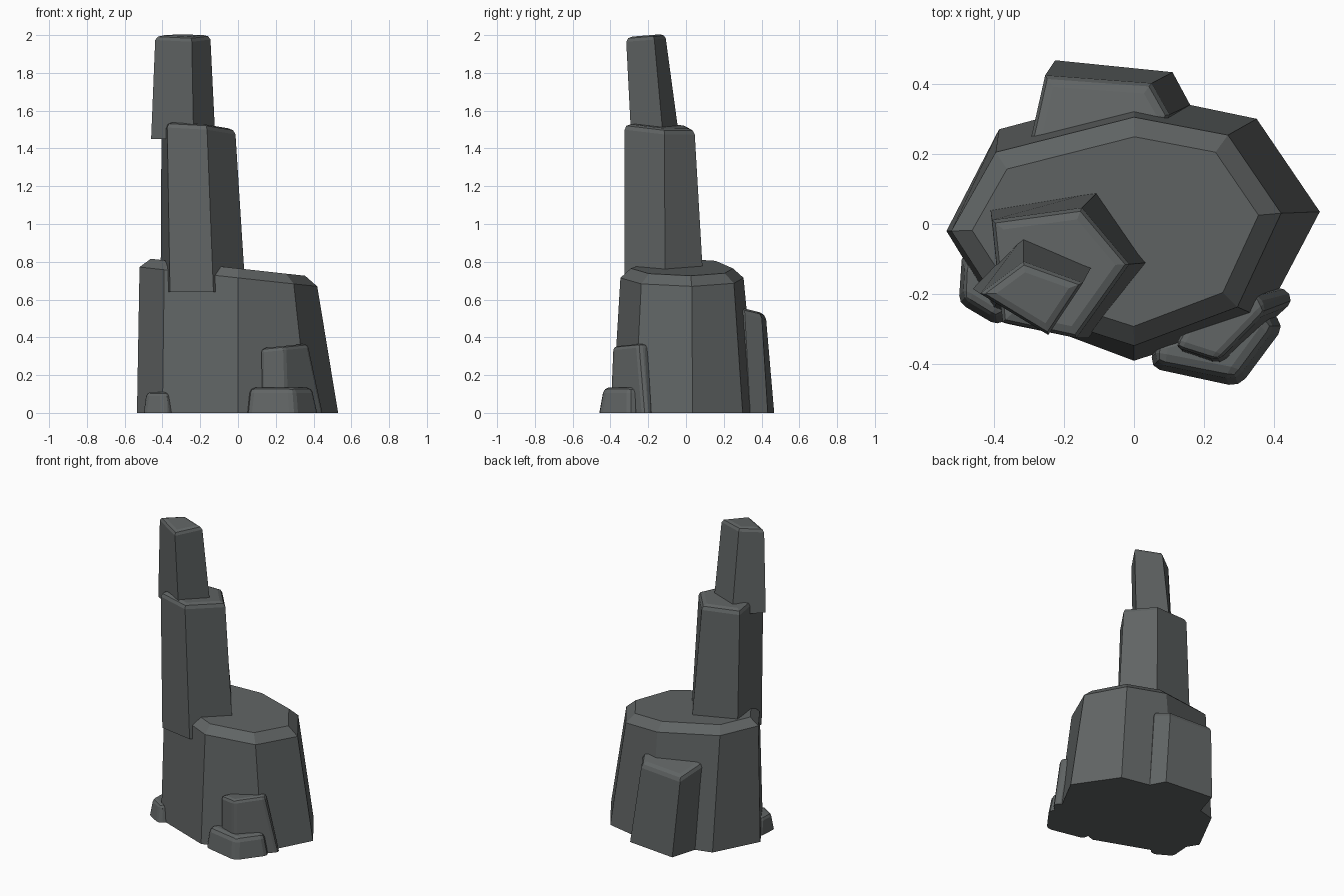
import bpy, bmesh

if "Cube" in bpy.data.objects:
    bpy.data.objects.remove(bpy.data.objects["Cube"])

stone = bpy.data.materials.new("dark grey stone")
stone.diffuse_color = (0.118, 0.128, 0.128, 1)
stone.use_nodes = True
stone.node_tree.nodes["Principled BSDF"].inputs["Base Color"].default_value = stone.diffuse_color


def rock(name, z0, base, top, bevel, sides=False, seg=2):
    """Tapered prism: base is (x, y) points, top is (x, y, z) points; chamfered rim."""
    bm = bmesh.new()
    lo = [bm.verts.new((x, y, z0)) for x, y in base]
    hi = [bm.verts.new(p) for p in top]
    n = len(lo)
    bm.faces.new(lo[::-1])
    bm.faces.new(hi)
    for i in range(n):
        j = (i + 1) % n
        bm.faces.new((lo[i], lo[j], hi[j], hi[i]))
    bmesh.ops.recalc_face_normals(bm, faces=bm.faces[:])
    # chamfer the top rim, and the upright edges of the small rocks
    low = set(lo)
    edges = [e for e in bm.edges
             if not any(v in low for v in e.verts)
             or (sides and sum(v in low for v in e.verts) == 1)]
    bmesh.ops.bevel(bm, geom=edges, offset=bevel, offset_type='OFFSET',
                    segments=seg, profile=0.5, affect='EDGES', clamp_overlap=True)
    me = bpy.data.meshes.new(name)
    bm.to_mesh(me)
    bm.free()
    me.materials.append(stone)
    ob = bpy.data.objects.new(name, me)
    bpy.context.collection.objects.link(ob)
    return ob


def lid(points, z, sx=0.0, sy=0.0):
    """Top ring lying on a tilted plane."""
    return [(x, y, z + sx * x + sy * y) for x, y in points]


# Wide eight-sided boulder
rock("main_boulder", 0,
     [(-.535, -.02), (-.40, -.24), (0, -.39), (.37, -.27),
      (.53, .035), (.35, .30), (0, .373), (-.385, .27)],
     lid([(-.52, -.02), (-.39, -.22), (0, -.345), (.29, -.235),
          (.412, .03), (.262, .25), (0, .30), (-.395, .20)], .765, -.11), .05, seg=1)

# Five-sided middle column
rock("middle_column", .64,
     [(-.36, -.285), (-.13, -.325), (.04, -.11), (-.10, .095), (-.41, .045)],
     lid([(-.375, -.28), (-.165, -.325), (-.015, -.115), (-.15, .045), (-.405, .01)],
         1.495, -.07, -.07), .03)

# Four-sided peak
rock("peak_block", 1.45,
     [(-.46, -.185), (-.235, -.29), (-.12, -.12), (-.315, -.035)],
     lid([(-.437, -.20), (-.245, -.317), (-.147, -.17), (-.315, -.11)],
         2.015, 0, .08), .025)

# Tall rock leaning on the back
rock("back_rock", 0,
     [(-.30, .22), (.10, .20), (.16, .34), (.11, .433), (-.225, .467)],
     lid([(-.30, .22), (.05, .20), (.098, .31), (.047, .40), (-.255, .422)],
         .63, 0, -.25), .03)

# Small rocks around the foot
rock("front_right_rock", 0,
     [(.12, -.36), (.25, -.405), (.455, -.22), (.43, -.18), (.2, -.2)],
     lid([(.115, -.35), (.24, -.39), (.375, -.25), (.35, -.2), (.2, -.2)],
         .33, .1), .022, True)
rock("low_front_rock", 0,
     [(.045, -.41), (.30, -.465), (.43, -.29), (.38, -.24), (.06, -.33)],
     lid([(.06, -.395), (.29, -.44), (.40, -.29), (.36, -.25), (.07, -.33)],
         .135), .03, True)
rock("left_foot_rock", 0,
     [(-.50, -.225), (-.39, -.29), (-.345, -.26), (-.38, -.12), (-.49, -.08)],
     lid([(-.485, -.21), (-.395, -.265), (-.36, -.245), (-.39, -.14), (-.48, -.11)],
         .11), .022, True)
